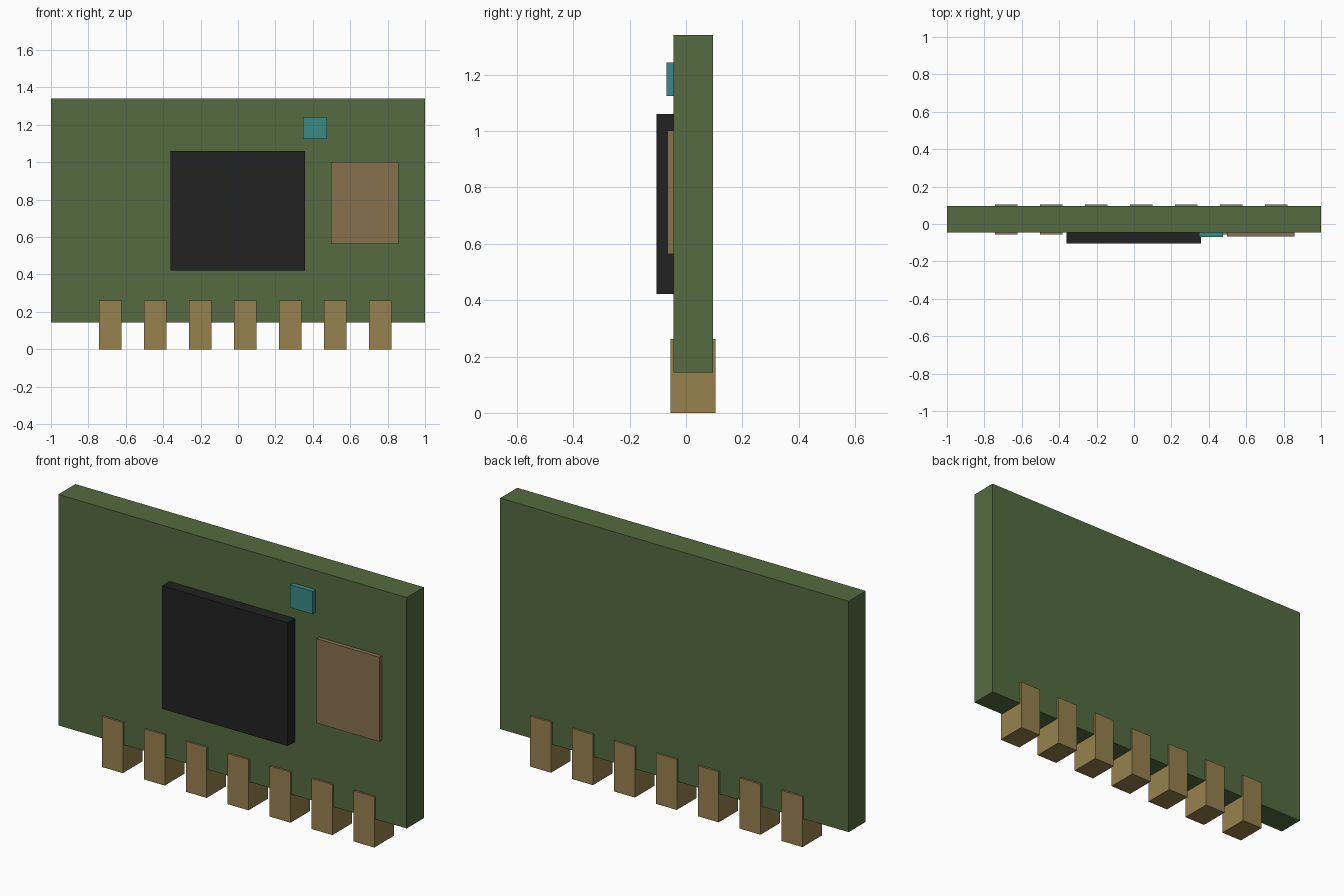
import bpy
import bmesh
from mathutils import Vector

if "Cube" in bpy.data.objects:
    bpy.data.objects.remove(bpy.data.objects["Cube"])


def colour(name, rgb):
    mat = bpy.data.materials.new(name)
    mat.diffuse_color = (*rgb, 1.0)
    mat.use_nodes = True
    mat.node_tree.nodes["Principled BSDF"].inputs["Base Color"].default_value = mat.diffuse_color
    return mat


def box(name, x, y, z, mat):
    """Flat-faced box given its (min, max) extent on each axis."""
    bm = bmesh.new()
    bmesh.ops.create_cube(bm, size=1.0)
    for v in bm.verts:
        v.co = Vector([(a + b) / 2 + c * (b - a) for (a, b), c in zip((x, y, z), v.co)])
    mesh = bpy.data.meshes.new(name)
    bm.to_mesh(mesh)
    bm.free()
    mesh.materials.append(mat)
    obj = bpy.data.objects.new(name, mesh)
    bpy.context.collection.objects.link(obj)
    return obj


green = colour("board_green", (0.089, 0.147, 0.051))
black = colour("chip_black", (0.016, 0.016, 0.016))
tan = colour("module_tan", (0.242, 0.165, 0.080))
teal = colour("capacitor_teal", (0.042, 0.254, 0.235))
gold = colour("contact_gold", (0.309, 0.219, 0.076))

FRONT = -0.045  # front face of the board

# Circuit board slab
box("circuit_board", (-1.0, 1.0), (FRONT, 0.095), (0.143, 1.341), green)

# Parts mounted on the front, sunk slightly into the board
SUNK = FRONT + 0.02
box("main_chip", (-0.362, 0.359), (-0.105, SUNK), (0.422, 1.061), black)
box("side_module", (0.498, 0.857), (-0.066, SUNK), (0.563, 1.001), tan)
box("small_capacitor", (0.348, 0.476), (-0.070, SUNK), (1.124, 1.242), teal)

# Row of edge contacts wrapping the lower edge
for i in range(7):
    left = -0.742 + i * 0.2405
    box(f"edge_contact_{i + 1}", (left, left + 0.12), (-0.055, 0.105), (0.0, 0.262), gold)
